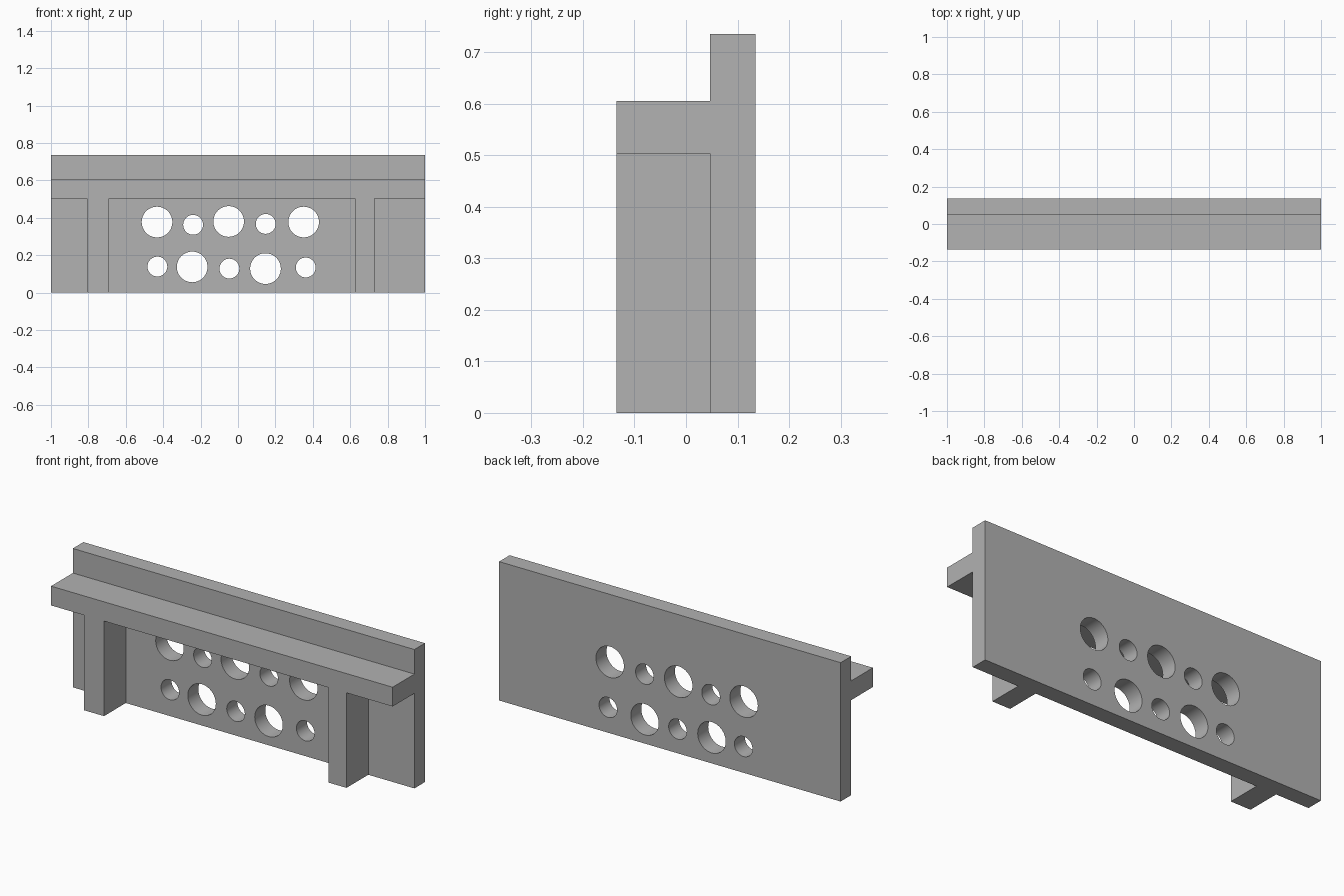
import bpy
import math

cube = bpy.data.objects.get("Cube")
if cube:
    bpy.data.objects.remove(cube, do_unlink=True)

# Single plain grey
grey = bpy.data.materials.new("plain_grey")
grey.use_nodes = True
colour = (0.445, 0.445, 0.445, 1)
grey.diffuse_color = colour
grey.node_tree.nodes["Principled BSDF"].inputs["Base Color"].default_value = colour

FRONT, FACE, BACK = -0.135, 0.047, 0.135
SHELF_LOW, SHELF_TOP, TOP = 0.503, 0.605, 0.735
BIG, SMALL = 0.082, 0.053


def box(name, x, y, z):
    """Box from (min, max) ranges on each axis."""
    ranges = (x, y, z)
    bpy.ops.mesh.primitive_cube_add(size=1, location=[(a + b) / 2 for a, b in ranges])
    ob = bpy.context.object
    ob.name = name
    ob.scale = [b - a for a, b in ranges]
    bpy.ops.object.transform_apply(location=False, rotation=False, scale=True)
    ob.data.materials.append(grey)
    return ob


# Shelf and the two posts under it
box("shelf", (-1, 1), (FRONT, FACE), (SHELF_LOW, SHELF_TOP))
box("right_post", (-0.807, -0.69), (FRONT, FACE), (0, SHELF_LOW))
box("left_post", (0.625, 0.73), (FRONT, FACE), (0, SHELF_LOW))

# Back panel
panel = box("back_panel", (-1, 1), (FACE, BACK), (0, TOP))

# Round holes through the panel, large and small alternating
holes = [
    (-0.433, 0.377, BIG), (-0.24, 0.362, SMALL), (-0.05, 0.38, BIG),
    (0.148, 0.367, SMALL), (0.351, 0.377, BIG),
    (-0.431, 0.139, SMALL), (-0.245, 0.137, BIG), (-0.046, 0.128, SMALL),
    (0.147, 0.128, BIG), (0.362, 0.134, SMALL),
]
cutters = []
for x, z, radius in holes:
    bpy.ops.mesh.primitive_cylinder_add(
        vertices=48, radius=radius, depth=0.3,
        location=(x, (FACE + BACK) / 2, z), rotation=(math.pi / 2, 0, 0))
    cutter = bpy.context.object
    cutter.name = "hole_cutter"
    cutter.hide_render = True
    cutter.data.materials.append(grey)
    cutters.append(cutter)

bpy.ops.object.select_all(action="DESELECT")
panel.select_set(True)
bpy.context.view_layer.objects.active = panel
for cutter in cutters:
    cut = panel.modifiers.new("hole", "BOOLEAN")
    cut.operation = "DIFFERENCE"
    cut.solver = "EXACT"
    cut.object = cutter
    bpy.ops.object.modifier_apply(modifier=cut.name)
    bpy.data.objects.remove(cutter, do_unlink=True)

# Smooth hole walls, crisp rims
bpy.ops.object.shade_smooth_by_angle(angle=math.radians(30))
